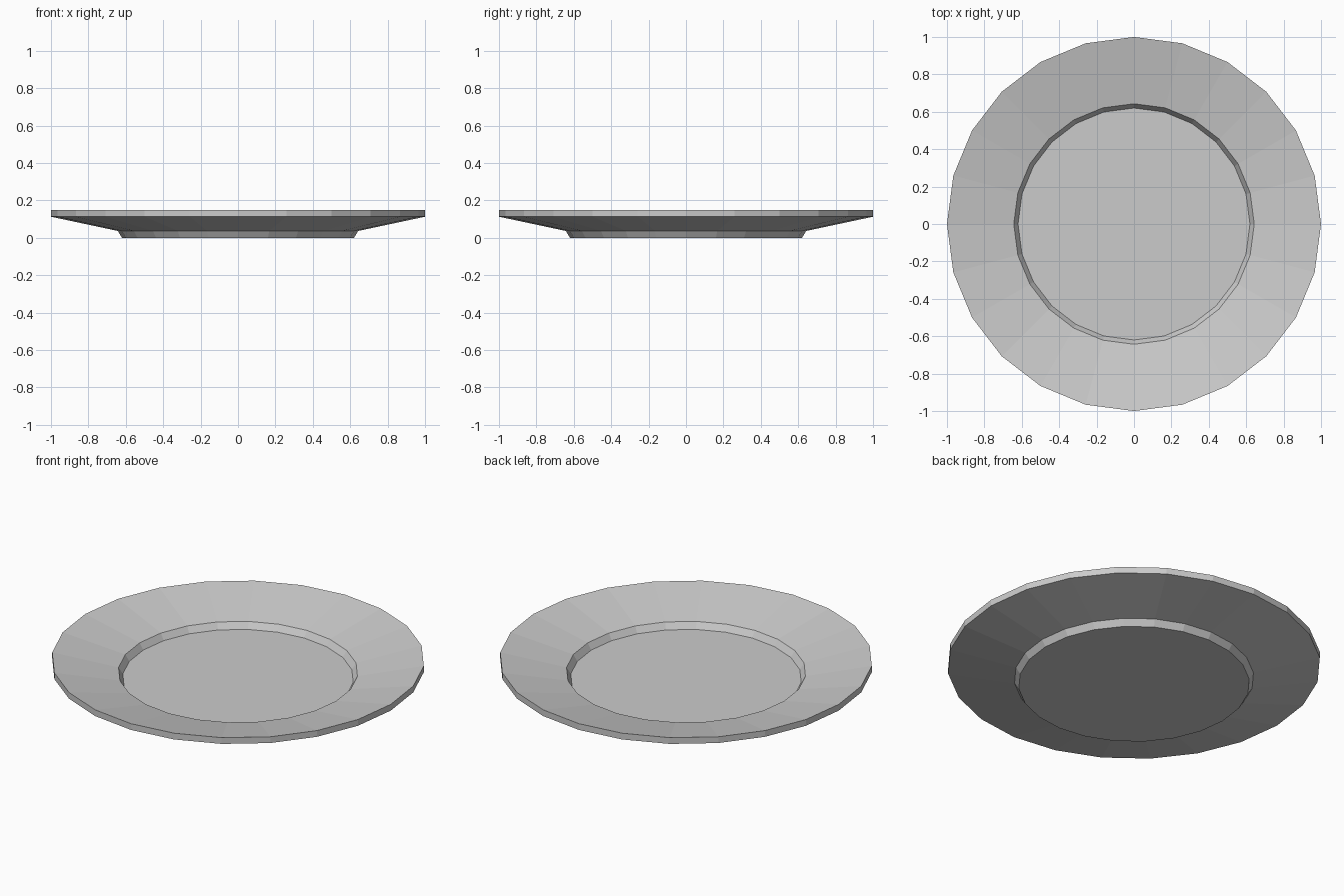
import bpy, bmesh
from math import cos, sin, tau

if "Cube" in bpy.data.objects:
    bpy.data.objects.remove(bpy.data.objects["Cube"])

SIDES = 24

# Closed half-section (radius, height): underside, rim edge, then upper side
profile = [(0.62, 0.0), (0.643, 0.037), (1.0, 0.113),
           (1.0, 0.15), (0.643, 0.075), (0.62, 0.038)]

bm = bmesh.new()
rings = [[bm.verts.new((r * cos(tau * i / SIDES), r * sin(tau * i / SIDES), z))
          for i in range(SIDES)] for r, z in profile]

# Sloped walls and rim
for low, high in zip(rings, rings[1:]):
    for i in range(SIDES):
        j = (i + 1) % SIDES
        bm.faces.new((low[i], low[j], high[j], high[i]))

# Flat base and plate floor
bm.faces.new(rings[0][::-1])
bm.faces.new(rings[-1])
bmesh.ops.recalc_face_normals(bm, faces=bm.faces)

mesh = bpy.data.meshes.new("plate")
bm.to_mesh(mesh)
bm.free()
plate = bpy.data.objects.new("plate", mesh)
bpy.context.collection.objects.link(plate)
